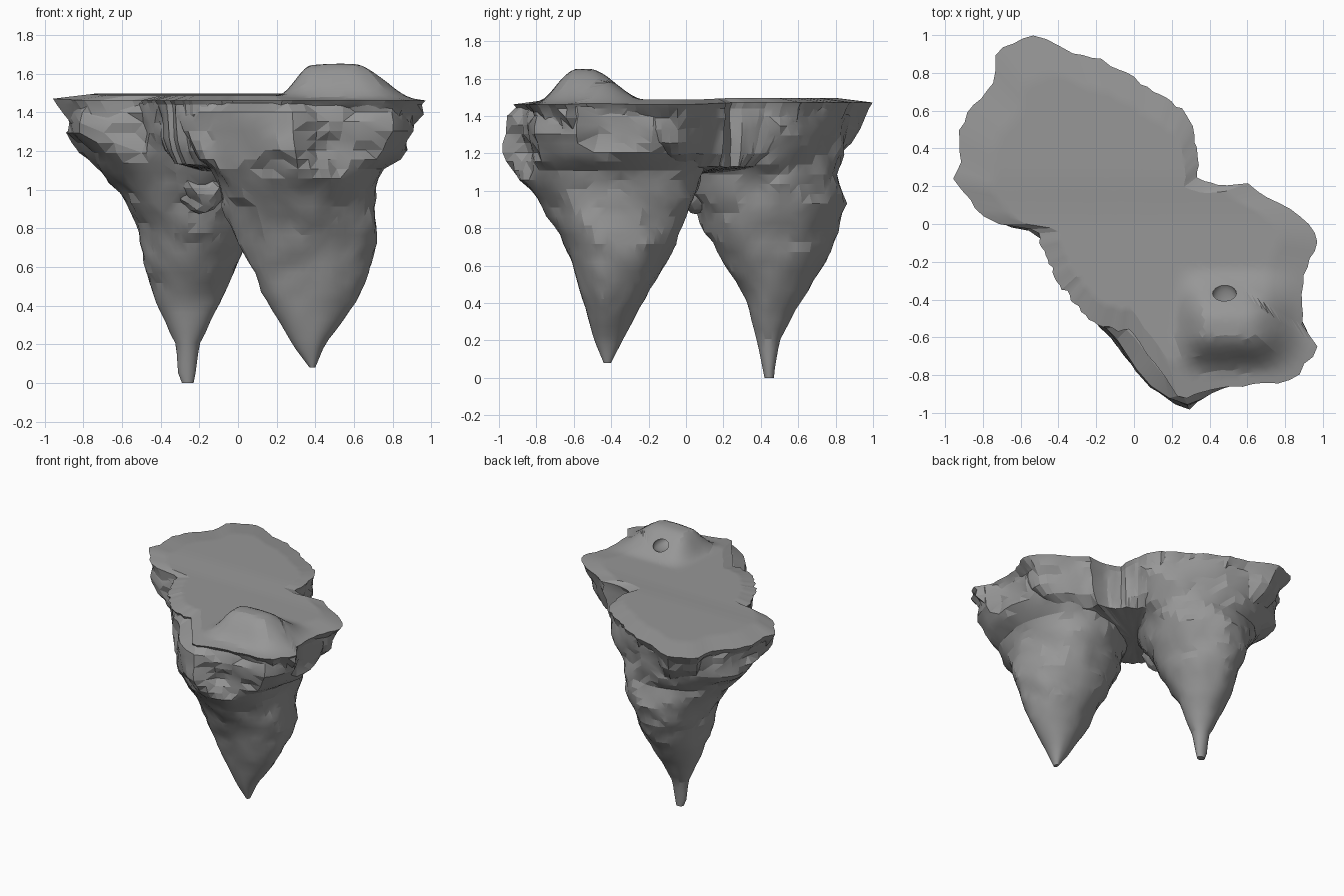
import bpy, bmesh, math, random
from mathutils import Vector, noise

if "Cube" in bpy.data.objects:
    bpy.data.objects.remove(bpy.data.objects["Cube"])

random.seed(4)

# Plateau rim seen from above, counter-clockwise
RIM = [(.34, .25), (.32, .5), (.24, .62), (.1, .71), (-.05, .8), (-.18, .87), (-.35, .9),
       (-.42, .97), (-.55, 1), (-.72, .93), (-.76, .72), (-.88, .6), (-.93, .45), (-.92, .3),
       (-.97, .23), (-.86, .13), (-.84, .06), (-.66, -.02), (-.52, -.03), (-.46, -.2),
       (-.37, -.35), (-.2, -.54), (-.02, -.57), (.08, -.7), (.2, -.86), (.23, -.92), (.4, -.89),
       (.55, -.86), (.82, -.84), (.95, -.7), (.97, -.63), (.88, -.52), (.9, -.3), (.97, -.07),
       (.92, .02), (.8, .1), (.62, .19), (.59, .22), (.5, .2), (.4, .22)]

# Silhouette extents of each hanging root: z, x min, x max, y min, y max
ROOT_BACK = [(0, -.29, -.23, .42, .47), (.05, -.31, -.22, .41, .475), (.2, -.32, -.2, .38, .5),
             (.4, -.42, -.1, .33, .61), (.6, -.48, -.01, .21, .73), (.8, -.51, .06, .1, .83),
             (.95, -.58, .12, .02, .85), (1.1, -.71, .18, -.08, .82), (1.2, -.83, .24, -.15, .83),
             (1.3, -.92, .28, -.22, .86), (1.45, -.93, .32, -.3, .92)]
ROOT_FRONT = [(.08, .37, .40, -.44, -.40), (.2, .28, .45, -.49, -.34), (.4, .17, .6, -.55, -.23),
              (.6, .06, .7, -.6, -.12), (.7, .02, .72, -.64, -.06), (.9, -.06, .7, -.75, .03),
              (1.0, -.09, .71, -.82, .06), (1.1, -.13, .75, -.92, .1), (1.2, -.2, .87, -.98, .13),
              (1.3, -.28, .92, -1, .16), (1.45, -.33, .94, -1, .2)]


def smooth(a, b, v):
    t = max(0, min(1, (v - a) / (b - a)))
    return t * t * (3 - 2 * t)


def bell(deg, centre, width):
    return math.exp(-((deg - centre) / width) ** 2 / 2)


def crag(x, y, z):
    """Layered rock noise, stretched sideways into ledges."""
    return (noise.noise(Vector((x * 4, y * 4, z * 7))) +
            .55 * noise.noise(Vector((x * 10, y * 10, z * 16))))


def rim_radius(ang):
    d = Vector((math.cos(ang), math.sin(ang)))
    best = 0
    for i, p in enumerate(RIM):
        p, q = Vector(p), Vector(RIM[(i + 1) % len(RIM)])
        den = d.cross(q - p)
        if abs(den) < 1e-9:
            continue
        r, s = p.cross(q - p) / den, p.cross(d) / den
        if r > 0 and -1e-6 <= s <= 1 + 1e-6:
            best = max(best, r)
    return best


def loft(name, rings, first, last):
    """Skin closed rings and close both ends with a fan."""
    bm = bmesh.new()
    vs = [[bm.verts.new(p) for p in ring] for ring in rings]
    n = len(vs[0])
    for a, b in zip(vs, vs[1:]):
        for i in range(n):
            j = (i + 1) % n
            bm.faces.new((a[i], a[j], b[j], b[i]))
    for ring, tip in ((vs[0], first), (vs[-1], last)):
        c = bm.verts.new(tip)
        for i in range(n):
            bm.faces.new((ring[i], ring[(i + 1) % n], c))
    bmesh.ops.recalc_face_normals(bm, faces=bm.faces)
    bmesh.ops.triangulate(bm, faces=bm.faces)
    return finish(name, bm)


def finish(name, bm):
    me = bpy.data.meshes.new(name)
    bm.to_mesh(me)
    bm.free()
    me.materials.append(stone)
    ob = bpy.data.objects.new(name, me)
    bpy.context.collection.objects.link(ob)
    return ob


def blob(name, centre, size, rough=0.0):
    bm = bmesh.new()
    bmesh.ops.create_icosphere(bm, subdivisions=3, radius=1)
    for v in bm.verts:
        k = 1 + rough * noise.noise(v.co * 1.6)
        v.co = Vector([c + s * k * x for c, s, x in zip(centre, size, v.co)])
    return finish(name, bm)


def combine(target, other, op):
    m = target.modifiers.new(op, 'BOOLEAN')
    m.operation, m.object, m.solver = op, other, 'EXACT'
    bpy.context.view_layer.objects.active = target
    bpy.ops.object.modifier_apply(modifier=m.name)
    bpy.data.objects.remove(other)


def top_height(x, y, t):
    base = 1.462 + .025 * min(1, (1 - t) * 5) + .01 * smooth(0, .3, y)
    hill = smooth(.2, .38, x) * (1 - smooth(.6, .93, x)) * (1 - 2 * (x - .53) ** 2)
    hill *= smooth(-.8, -.58, y) * (1 - smooth(-.52, -.22, y))
    return base + .165 * hill


def root(name, levels, n=44, steps=28):
    cx = (levels[0][1] + levels[0][2]) / 2
    cy = (levels[0][3] + levels[0][4]) / 2
    rings = []
    z0, z1 = levels[0][0], levels[-1][0]
    for k in range(steps + 1):
        z = z0 + (z1 - z0) * k / steps
        i = max(j for j in range(len(levels) - 1) if levels[j][0] <= z + 1e-6)
        a, b = levels[i], levels[i + 1]
        f = (z - a[0]) / (b[0] - a[0])
        _, xa, xb, ya, yb = [p + (q - p) * f for p, q in zip(a, b)]
        ring = []
        for s in range(n):
            c, d = math.cos(math.tau * s / n), math.sin(math.tau * s / n)
            x = cx + (xb - cx if c > 0 else cx - xa) * c
            y = cy + (yb - cy if d > 0 else cy - ya) * d
            # craggy ledges, faded out near the tip
            k2 = 1 + .08 * smooth(z0, z0 + .4, z) * crag(x, y, z)
            x, y = cx + (x - cx) * k2, cy + (y - cy) * k2
            # keep under the rim, with a bulge at the front left
            ang = math.atan2(y, x)
            lim = (.965 + .05 * crag(x, y, z)) * rim_radius(ang)
            lim = min(lim, .985 * rim_radius(ang))
            lim += .2 * bell(math.degrees(ang) % 360, 274, 10) * smooth(1.47, 1.4, z)
            r = math.hypot(x, y)
            if r > lim:
                x, y = x * lim / r, y * lim / r
            ring.append((x, y, z))
        rings.append(ring)
    return loft(name, rings, (cx, cy, z0), (cx, cy, z1))


# Dark stone for the whole island
stone = bpy.data.materials.new("dark_stone")
stone.diffuse_color = (.31, .31, .31, 1)
stone.use_nodes = True
stone.node_tree.nodes["Principled BSDF"].inputs["Base Color"].default_value = stone.diffuse_color

# Plateau: flat top with a hill, thin jagged rim and tapering underside
N = 128
angles = [math.tau * i / N for i in range(N)]
radii = [rim_radius(a) + random.uniform(-.012, .012) for a in angles]
rings = []
for k in range(1, 31):
    t = k / 30
    rings.append([(r * t * math.cos(a), r * t * math.sin(a),
                   top_height(r * t * math.cos(a), r * t * math.sin(a), t))
                  for a, r in zip(angles, radii)])
for z, s in ((1.44, .98), (1.39, .95), (1.33, .92), (1.26, .87), (1.2, .8), (1.13, .64), (1.1, .4)):
    ring = []
    for a, r in zip(angles, radii):
        deg = math.degrees(a)
        # the web between the roots stays wide at both waists
        w = bell(deg, 33, 13) + .6 * bell(deg, 222, 16)
        s2 = s + (.95 - s) * w if z > 1.11 else s
        x, y = r * s2 * math.cos(a), r * s2 * math.sin(a)
        k = 1 + .06 * crag(x, y, z) * (z < 1.43)
        ring.append((x * k, y * k, z + .02 * crag(x, y, 2) * (z < 1.35)))
    rings.append(ring)
island = loft("floating_island", rings, (0, 0, top_height(0, 0, 0)), (0, 0, 1.09))

# Two hanging rock roots and the small lump under the arch
combine(island, root("back_root", ROOT_BACK), 'UNION')
combine(island, root("front_root", ROOT_FRONT), 'UNION')
combine(island, blob("arch_lump", (-.19, .09, 1.01), (.14, .13, .12), .3), 'UNION')

# Burrow opening on the back of the hill
combine(island, blob("burrow_cutter", (.48, -.42, 1.555), (.075, .11, .045)), 'DIFFERENCE')

# Smooth top, faceted rock
bpy.ops.object.select_all(action='DESELECT')
island.select_set(True)
bpy.context.view_layer.objects.active = island
bpy.ops.object.shade_smooth_by_angle(angle=math.radians(16))
